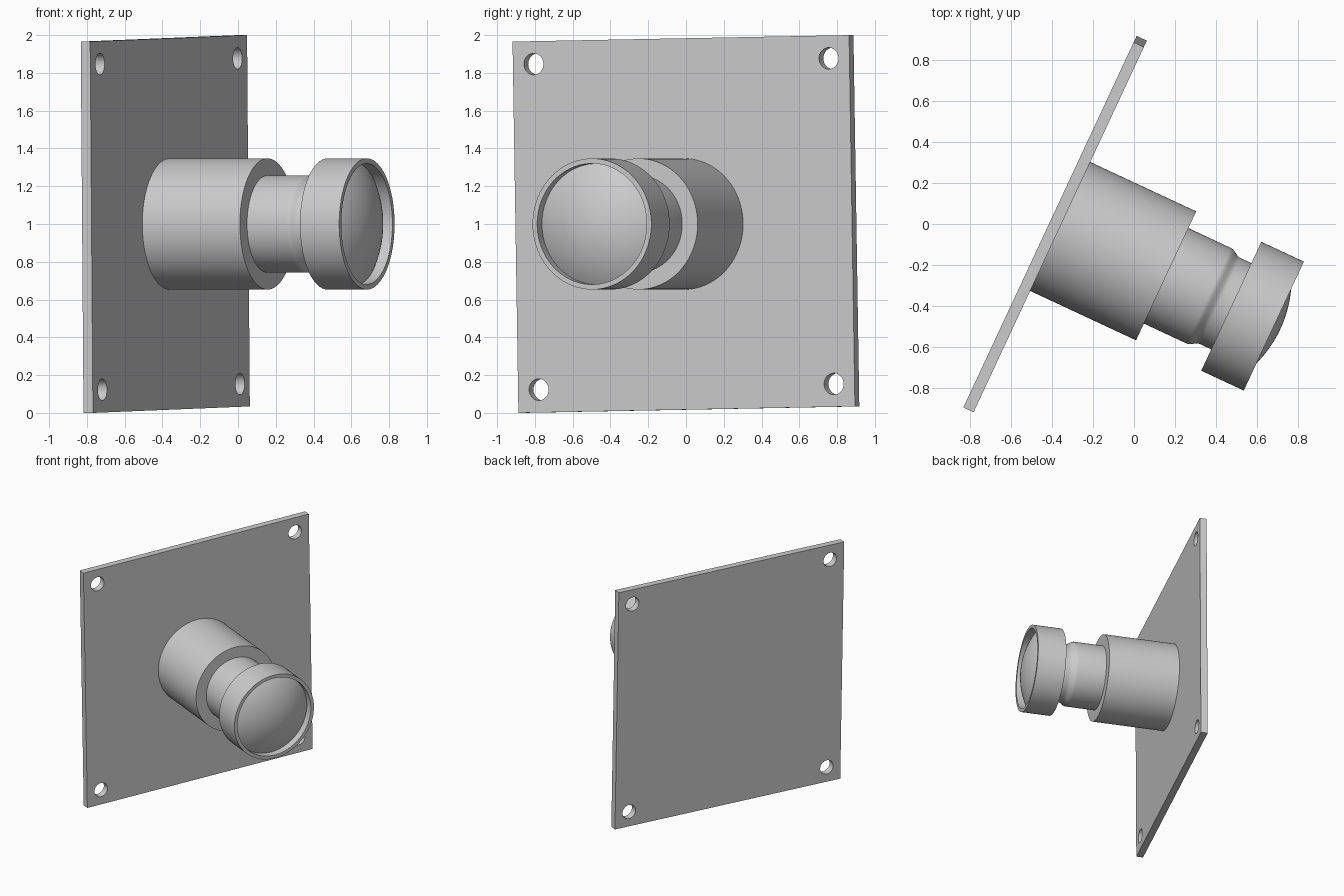
import bpy, bmesh
from math import radians, sin, cos, asin, pi
from mathutils import Matrix, Vector

cube = bpy.data.objects.get("Cube")
if cube:
    bpy.data.objects.remove(cube, do_unlink=True)

grey = bpy.data.materials.new("light_grey")
grey.use_nodes = True
grey.diffuse_color = (0.6, 0.6, 0.6, 1)
grey.node_tree.nodes["Principled BSDF"].inputs["Base Color"].default_value = (0.6, 0.6, 0.6, 1)

# Local frame: x across the plate, y up the plate, z out along the knob axis
SIZE, THICK, HOLE_R, HOLE_POS = 1.966, 0.055, 0.057, 0.862
across = Vector((cos(radians(65)), sin(radians(65)), 0))
up = Vector((0, 0, 1))
out = across.cross(up)
frame = Matrix((across, up, out)).transposed().to_4x4()
frame = Matrix.Translation((-0.36, -0.012, 1)) @ frame @ Matrix.Rotation(radians(1), 4, 'Z')


def add_object(name, bm):
    bmesh.ops.recalc_face_normals(bm, faces=bm.faces)
    mesh = bpy.data.meshes.new(name)
    bm.to_mesh(mesh)
    bm.free()
    mesh.materials.append(grey)
    obj = bpy.data.objects.new(name, mesh)
    obj.matrix_world = frame
    bpy.context.collection.objects.link(obj)
    return obj


def lathe(name, profile, steps=96):
    """Turn a profile of (radius, distance from plate) about the knob axis."""
    bm = bmesh.new()
    verts = [bm.verts.new((r, 0, d)) for r, d in profile]
    edges = [bm.edges.new(pair) for pair in zip(verts, verts[1:])]
    bmesh.ops.spin(bm, geom=verts + edges, axis=(0, 0, 1), cent=(0, 0, 0),
                   angle=2 * pi, steps=steps, use_duplicate=False)
    bmesh.ops.remove_doubles(bm, verts=bm.verts, dist=0.0001)
    obj = add_object(name, bm)
    bpy.ops.object.select_all(action='DESELECT')
    obj.select_set(True)
    bpy.context.view_layer.objects.active = obj
    bpy.ops.object.shade_smooth_by_angle(angle=radians(30))
    return obj


# Square mounting plate
bm = bmesh.new()
bmesh.ops.create_cube(bm, size=1, matrix=Matrix.Translation((0, 0, -THICK / 2))
                      @ Matrix.Diagonal((SIZE, SIZE, THICK, 1)))
plate = add_object("mounting_plate", bm)

# Four corner bolt holes
bm = bmesh.new()
for sx in (-1, 1):
    for sy in (-1, 1):
        bmesh.ops.create_cone(bm, cap_ends=True, segments=48, radius1=HOLE_R, radius2=HOLE_R, depth=0.3,
                              matrix=Matrix.Translation((sx * HOLE_POS, sy * HOLE_POS, 0)))
cutter = add_object("hole_cutter", bm)
cutter.hide_render = True
cut = plate.modifiers.new("bolt_holes", 'BOOLEAN')
cut.object = cutter
cut.solver = 'EXACT'
bpy.context.view_layer.update()
plate.data = bpy.data.meshes.new_from_object(plate.evaluated_get(bpy.context.evaluated_depsgraph_get()))
plate.modifiers.clear()
bpy.data.objects.remove(cutter, do_unlink=True)

# Wide barrel standing on the plate
R = 0.347
lathe("barrel", [(0, 0), (R, 0), (R, 0.57), (0, 0.57)])

# Neck with a softly pinched waist
NECK, WAIST = 0.257, 0.232
waist = [(WAIST + (NECK - WAIST) * (1 + cos(pi * i / 8)) / 2, 0.8 + 0.06 * i / 8) for i in range(9)]
lathe("neck", [(0, 0.56), (NECK, 0.56)] + waist + [(WAIST, 0.93), (0, 0.93)])

# Head with a raised rim around a domed face
RIM, EDGE, RISE = 0.32, 1.09, 0.095
ball = (RIM ** 2 + RISE ** 2) / (2 * RISE)
tilt = asin(RIM / ball)
dome = [(ball * sin(tilt * i / 16), EDGE + RISE - ball * (1 - cos(tilt * i / 16)))
        for i in range(16, -1, -1)]
lathe("head", [(0, 0.921), (R, 0.921), (R, 1.15), (RIM, 1.15)] + dome)
